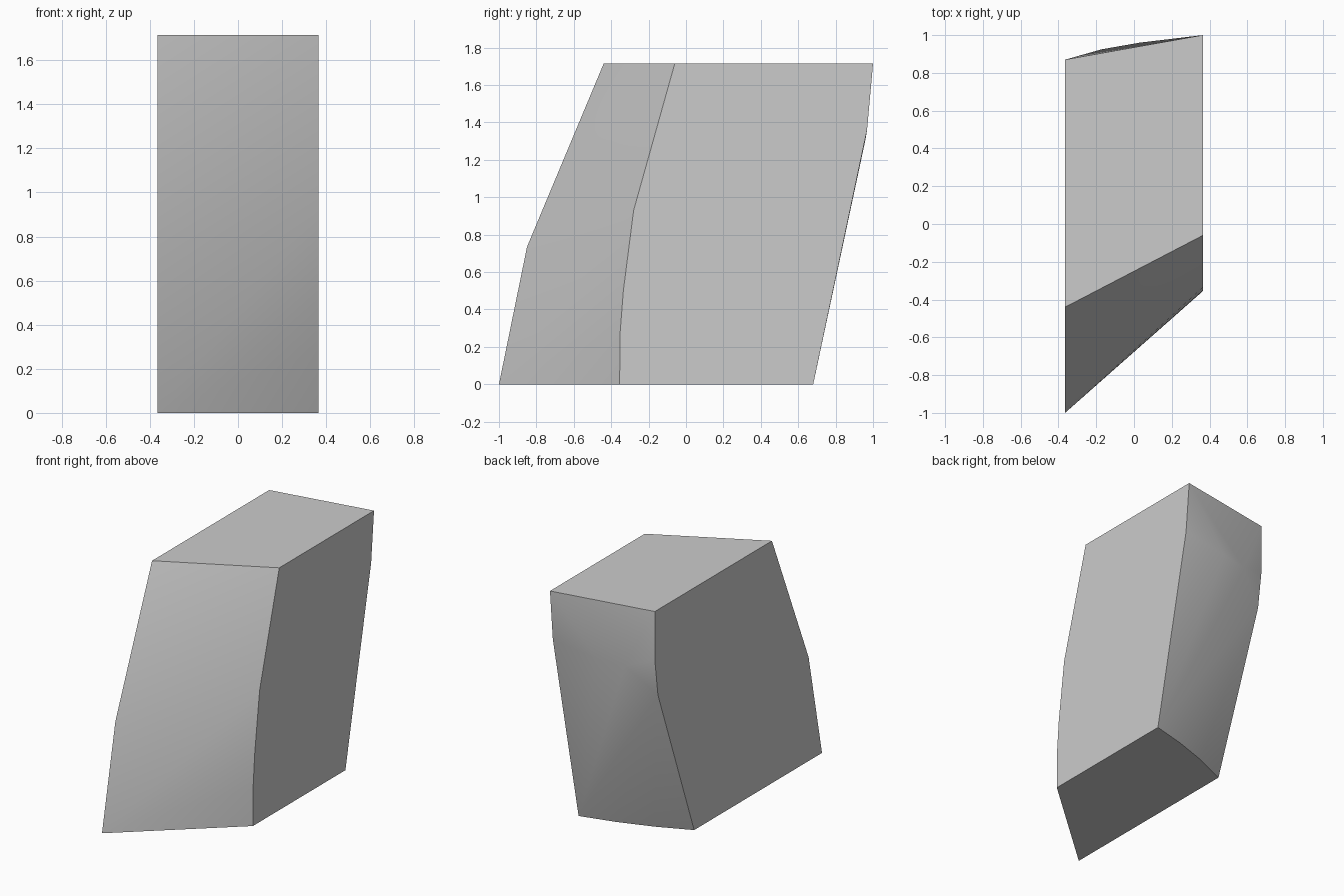
import bpy
import bmesh
import math

cube = bpy.data.objects.get("Cube")
if cube:
    bpy.data.objects.remove(cube, do_unlink=True)

HALF_WIDTH = 0.365
HEIGHT = 1.715

# Side outlines as (y, z): each end face has its own leaning front and back edge
left_outline = [(-0.355, 0), (-0.352, 0.28), (-0.335, 0.5), (-0.28, 0.93),
                (-0.06, HEIGHT), (1.0, HEIGHT), (0.968, 1.36), (0.925, 1.155), (0.68, 0)]
right_outline = [(-1.0, 0), (-0.85, 0.735), (-0.44, HEIGHT),
                 (0.87, HEIGHT), (0.87, 1.37), (0.835, 1.11), (0.43, 0)]
# Swelling of the back face and its curved foot
back_bulge = [(0.03, 0.96, 1.31), (-0.17, 0.925, 1.3),
              (0.122, 0.617, 0), (-0.122, 0.535, 0)]

points = [(HALF_WIDTH, y, z) for y, z in left_outline]
points += [(-HALF_WIDTH, y, z) for y, z in right_outline]
points += back_bulge

# Convex block skinned over the outlines
bm = bmesh.new()
for p in points:
    bm.verts.new(p)
hull = bmesh.ops.convex_hull(bm, input=bm.verts)
loose = [v for v in bm.verts if not v.link_faces]
bmesh.ops.delete(bm, geom=loose, context='VERTS')
bmesh.ops.dissolve_limit(bm, angle_limit=math.radians(0.3),
                         verts=bm.verts, edges=bm.edges)
bmesh.ops.recalc_face_normals(bm, faces=bm.faces)

mesh = bpy.data.meshes.new("leaning_block")
bm.to_mesh(mesh)
bm.free()
block = bpy.data.objects.new("leaning_block", mesh)
bpy.context.collection.objects.link(block)

# Plain grey stone colour
grey = bpy.data.materials.new("plain_grey")
grey.use_nodes = True
colour = (0.6, 0.6, 0.6, 1)
grey.diffuse_color = colour
grey.node_tree.nodes["Principled BSDF"].inputs["Base Color"].default_value = colour
mesh.materials.append(grey)

# Soft front and back, crisp outline edges
bpy.context.view_layer.objects.active = block
block.select_set(True)
bpy.ops.object.shade_smooth_by_angle(angle=math.radians(30))
